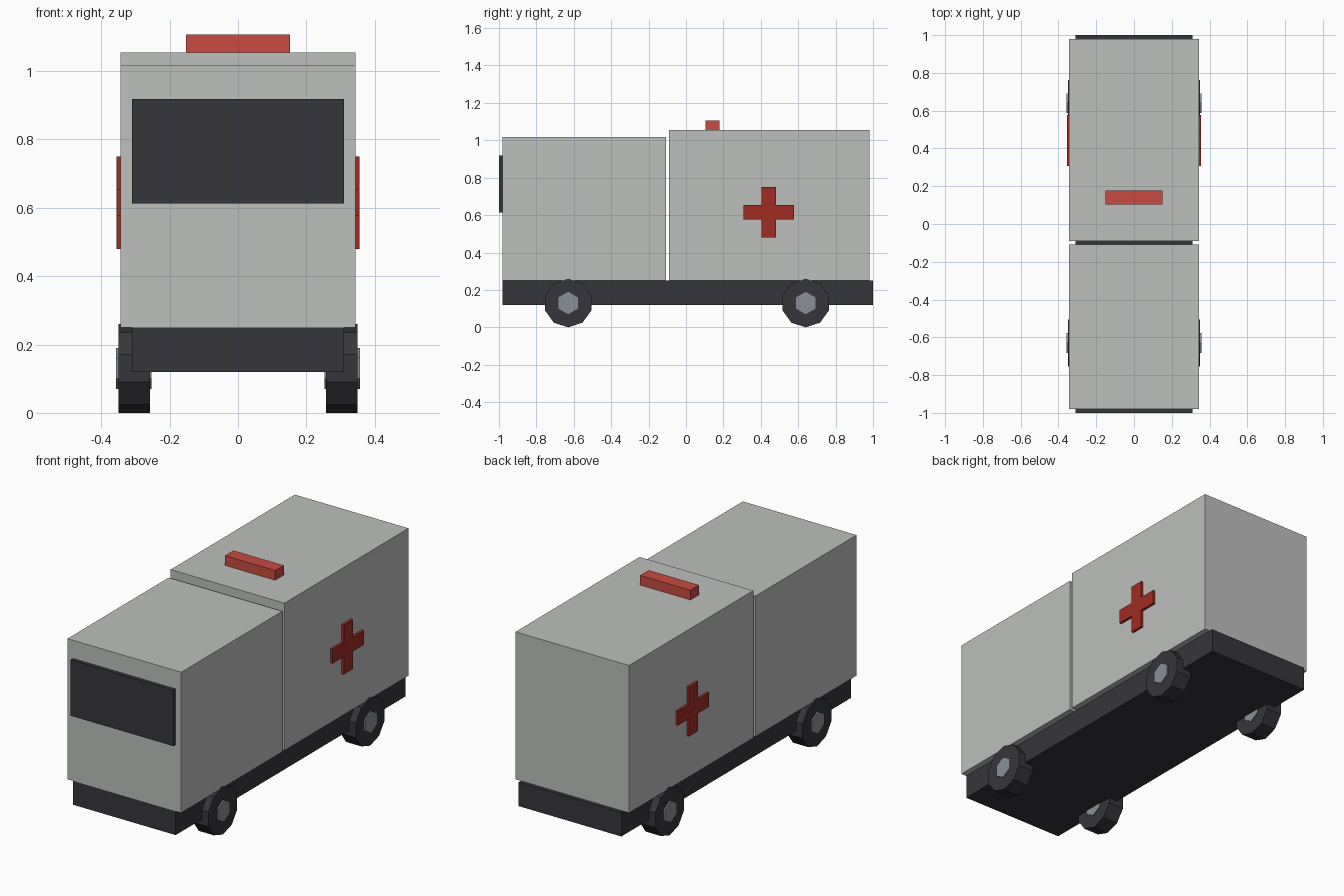
import bpy
import bmesh
from math import pi
from mathutils import Matrix, Vector

cube = bpy.data.objects.get("Cube")
if cube:
    bpy.data.objects.remove(cube, do_unlink=True)


def material(name, r, g, b):
    m = bpy.data.materials.new(name)
    m.use_nodes = True
    m.diffuse_color = (r, g, b, 1)
    m.node_tree.nodes["Principled BSDF"].inputs["Base Color"].default_value = (r, g, b, 1)
    return m


body_grey = material("body grey", 0.51, 0.525, 0.51)
dark = material("dark charcoal", 0.037, 0.036, 0.044)
hub_grey = material("hub grey", 0.25, 0.28, 0.31)
lamp_red = material("lamp red", 0.58, 0.07, 0.052)
cross_red = material("cross red", 0.35, 0.025, 0.016)


def finish(bm, name, mat):
    bmesh.ops.recalc_face_normals(bm, faces=bm.faces)
    mesh = bpy.data.meshes.new(name)
    bm.to_mesh(mesh)
    bm.free()
    mesh.materials.append(mat)
    obj = bpy.data.objects.new(name, mesh)
    bpy.context.collection.objects.link(obj)
    return obj


def box(name, mat, x, y, z):
    """Box spanning the (low, high) pairs x, y and z."""
    bm = bmesh.new()
    spans = (x, y, z)
    centre = Vector([(a + b) / 2 for a, b in spans])
    size = Vector([b - a for a, b in spans])
    bmesh.ops.create_cube(bm, size=1, matrix=Matrix.LocRotScale(centre, None, size))
    return finish(bm, name, mat)


def disc(name, mat, sides, radius, x, y, z):
    """Cylinder along x between the pair x, with a corner at the top."""
    bm = bmesh.new()
    place = Matrix.Translation(((x[0] + x[1]) / 2, y, z)) @ Matrix.Rotation(pi / 2, 4, "Y")
    bmesh.ops.create_cone(bm, cap_ends=True, segments=sides, radius1=radius, radius2=radius,
                          depth=abs(x[1] - x[0]), matrix=place @ Matrix.Rotation(pi / 2, 4, "Z"))
    # Turn the polygon so that a corner points straight up
    top = max(bm.verts, key=lambda v: v.co.z).co
    angle = (Vector((top.y - y, top.z - z))).angle_signed(Vector((0, 1)))
    bmesh.ops.rotate(bm, verts=bm.verts, cent=(0, y, z), matrix=Matrix.Rotation(-angle, 3, "X"))
    return finish(bm, name, mat)


def cross(name, mat, x, y, z, reach, half):
    """Upright plus sign extruded between the pair x."""
    quarter = [(half, half), (half, reach), (-half, reach)]
    bm = bmesh.new()
    outline = []
    for turn in range(4):
        for a, b in quarter:
            for _ in range(turn):
                a, b = -b, a
            outline.append(bm.verts.new((x[0], y + a, z + b)))
    face = bm.faces.new(outline)
    ext = bmesh.ops.extrude_face_region(bm, geom=[face])
    moved = [g for g in ext["geom"] if isinstance(g, bmesh.types.BMVert)]
    bmesh.ops.translate(bm, verts=moved, vec=(x[1] - x[0], 0, 0))
    return finish(bm, name, mat)


# Body
box("chassis", dark, (-0.31, 0.31), (-0.98, 1.0), (0.12, 0.25))
box("cab", body_grey, (-0.343, 0.343), (-0.98, -0.108), (0.25, 1.017))
box("rear_box", body_grey, (-0.343, 0.343), (-0.09, 0.98), (0.25, 1.054))
box("windscreen", dark, (-0.31, 0.31), (-1.0, -0.97), (0.613, 0.918))
box("roof_lamp", lamp_red, (-0.152, 0.152), (0.104, 0.178), (1.05, 1.107))

# Wheels and side crosses
for side, s in (("left", 1), ("right", -1)):
    cross(side + "_cross", cross_red, (s * 0.335, s * 0.356), 0.443, 0.615, 0.135, 0.039)
    for end, y in (("front", -0.63), ("rear", 0.64)):
        disc(f"{end}_{side}_wheel", dark, 10, 0.13, (s * 0.258, s * 0.35), y, 0.13)
        disc(f"{end}_{side}_hub", hub_grey, 6, 0.06, (s * 0.253, s * 0.357), y, 0.13)
